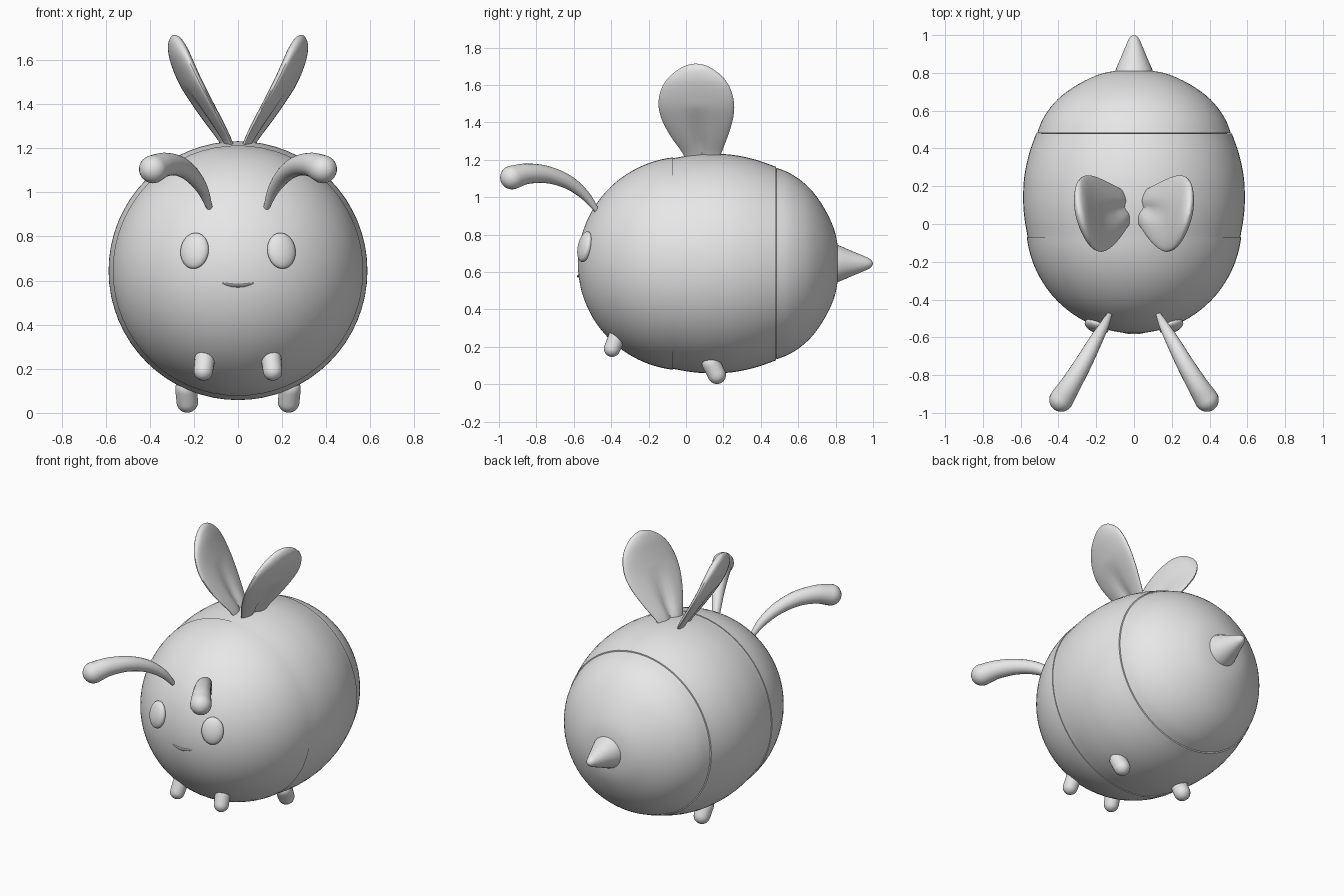
import bpy, bmesh
from math import sin, cos, pi, sqrt, exp, radians
from mathutils import Vector, Matrix

if "Cube" in bpy.data.objects:
    bpy.data.objects.remove(bpy.data.objects["Cube"])

CENTRE_Z = 0.645

# Single plain material
grey = bpy.data.materials.new("light grey")
grey.use_nodes = True
grey.diffuse_color = (0.8, 0.8, 0.8, 1)
grey.node_tree.nodes["Principled BSDF"].inputs["Base Color"].default_value = (0.8, 0.8, 0.8, 1)


def finish(name, bm, mirror=False, subdivide=0):
    bmesh.ops.recalc_face_normals(bm, faces=bm.faces)
    mesh = bpy.data.meshes.new(name)
    bm.to_mesh(mesh)
    bm.free()
    mesh.materials.append(grey)
    obj = bpy.data.objects.new(name, mesh)
    bpy.context.collection.objects.link(obj)
    if mirror:
        obj.modifiers.new("mirror", 'MIRROR').use_mirror_merge = False
    if subdivide:
        mod = obj.modifiers.new("subdivide", 'SUBSURF')
        mod.levels = mod.render_levels = subdivide
    bpy.ops.object.select_all(action='DESELECT')
    obj.select_set(True)
    bpy.context.view_layer.objects.active = obj
    bpy.ops.object.shade_smooth_by_angle(angle=radians(35))
    return obj


def loft(name, rings, caps=True, **options):
    """Skin a list of rings that have equal point counts."""
    bm = bmesh.new()
    loops = [[bm.verts.new(p) for p in ring] for ring in rings]
    n = len(loops[0])
    for a, b in zip(loops, loops[1:]):
        for i in range(n):
            j = (i + 1) % n
            bm.faces.new((a[i], a[j], b[j], b[i]))
    if caps:
        bm.faces.new(loops[0])
        bm.faces.new(loops[-1])
    return finish(name, bm, **options)


def spline(points, steps):
    """Sample a smooth curve through tuples of any length."""
    pts = [Vector(p) for p in points]
    pts = [2 * pts[0] - pts[1]] + pts + [2 * pts[-1] - pts[-2]]
    out = []
    for a, b, c, d in zip(pts, pts[1:], pts[2:], pts[3:]):
        for k in range(steps):
            t = k / steps
            out.append(b + (c - a) * t / 2 + (2 * a - 5 * b + 4 * c - d) * t**2 / 2
                       + (3 * b - a - 3 * c + d) * t**3 / 2)
    return out + [pts[-2]]


def lathe(name, profile, sides=64, caps=True):
    """Revolve (y, radius) pairs around the long body axis."""
    turn = [2 * pi * i / sides for i in range(sides)]
    return loft(name, [[(r * cos(a), y, CENTRE_Z + r * sin(a)) for a in turn]
                       for y, r in profile], caps)


def tube(name, path, steps=6, sides=20, mirror=True):
    """Round-ended tapered tube through (x, y, z, radius) points."""
    samples = spline(path, steps)
    pos = [Vector(s[:3]) for s in samples]
    rad = [s[3] for s in samples]
    rings = []

    def ring(c, d, r):
        q = d.to_track_quat('Z', 'Y')
        rings.append([c + q @ Vector((r * cos(2 * pi * i / sides), r * sin(2 * pi * i / sides), 0))
                      for i in range(sides)])

    last = len(pos) - 1
    dirs = [(pos[min(i + 1, last)] - pos[max(i - 1, 0)]).normalized() for i in range(last + 1)]
    angles = [pi / 2 * k / 6 for k in range(1, 6)] + [1.53]
    for a in reversed(angles):
        ring(pos[0] - dirs[0] * rad[0] * sin(a), dirs[0], rad[0] * cos(a))
    for p, d, r in zip(pos, dirs, rad):
        ring(p, d, r)
    for a in angles:
        ring(pos[-1] + dirs[-1] * rad[-1] * sin(a), dirs[-1], rad[-1] * cos(a))
    return loft(name, rings, mirror=mirror)


# Body in three bands, each with lips tucked in to make the seams
SEAM_FRONT, SEAM_REAR = -0.07, 0.48
front = [(-0.578 * cos(a), 0.572 * sin(a)) for a in [(0.01 + 1.44 * k / 22) for k in range(23)]]
lathe("head_shell", front + [(SEAM_FRONT, 0.55)])

middle = spline([(SEAM_FRONT, 0.563), (0.03, 0.58), (0.13, 0.587), (0.25, 0.581),
                 (0.37, 0.556), (SEAM_REAR, 0.518)], 4)
lathe("middle_shell", [(SEAM_FRONT, 0.54)] + [tuple(p) for p in middle] + [(SEAM_REAR, 0.49)])

rear = spline([(SEAM_REAR + 0.003, 0.512), (0.55, 0.486), (0.62, 0.44), (0.68, 0.382),
               (0.74, 0.295), (0.79, 0.19), (0.81, 0.1), (0.815, 0.01)], 3)
lathe("rear_shell", [(SEAM_REAR, 0.49)] + [tuple(p) for p in rear])

# Stinger
sting = spline([(0.78, 0.108), (0.82, 0.096), (0.88, 0.07), (0.94, 0.045),
                (0.98, 0.027), (0.995, 0.013), (1.0, 0.001)], 3)
lathe("stinger", sting, 32)

# Antennae
tube("antennae", [(0.125, -0.47, 0.92, 0.012), (0.16, -0.54, 1.01, 0.026),
                  (0.21, -0.63, 1.08, 0.037), (0.27, -0.74, 1.12, 0.046),
                  (0.335, -0.85, 1.125, 0.055), (0.385, -0.93, 1.105, 0.064)])

# Arms and feet
tube("arms", [(0.15, -0.37, 0.25, 0.046), (0.157, -0.395, 0.19, 0.044)])
tube("feet", [(0.235, 0.135, 0.11, 0.05), (0.23, 0.165, 0.05, 0.049)])

# Eyes
bm = bmesh.new()
place = (Matrix.Translation((0.197, -0.541, 0.735)) @ Matrix.Rotation(radians(20), 4, 'Z')
         @ Matrix.Rotation(radians(-12), 4, 'X') @ Matrix.Diagonal((0.067, 0.032, 0.083, 1)))
bmesh.ops.create_uvsphere(bm, u_segments=32, v_segments=20, radius=1, matrix=place)
finish("eyes", bm, mirror=True)

# Mouth
tube("mouth", [(-0.068, -0.57, 0.588, 0.003), (-0.035, -0.574, 0.58, 0.007),
               (0, -0.575, 0.577, 0.008), (0.035, -0.574, 0.58, 0.007),
               (0.068, -0.57, 0.588, 0.003)], sides=10, mirror=False)

# Wings: flat teardrops creased near the root (x, y, z, half width, half thickness)
wing = spline([(0.035, 0.09, 1.18, 0.085, 0.018), (0.06, 0.085, 1.24, 0.108, 0.022),
               (0.115, 0.07, 1.33, 0.158, 0.028), (0.17, 0.06, 1.42, 0.195, 0.032),
               (0.215, 0.055, 1.50, 0.206, 0.036), (0.25, 0.053, 1.58, 0.188, 0.038),
               (0.272, 0.053, 1.64, 0.148, 0.037), (0.286, 0.053, 1.685, 0.09, 0.028),
               (0.292, 0.053, 1.705, 0.045, 0.015), (0.295, 0.053, 1.713, 0.003, 0.002)], 4)
across = Vector((sin(radians(11)), cos(radians(11)), 0))
through = Vector((cos(radians(27)), 0, -sin(radians(27))))
rings = []
for x, y, z, w, h in wing:
    dent = 0.8 * max(0, min(1, (1.5 - z) / 0.2))
    rings.append([Vector((x, y, z)) + across * w * cos(a)
                  + through * h * sin(a) * (1 - dent * exp(-(cos(a) / 0.25) ** 2))
                  for a in [2 * pi * i / 40 for i in range(40)]])
loft("wings", rings, mirror=True)
